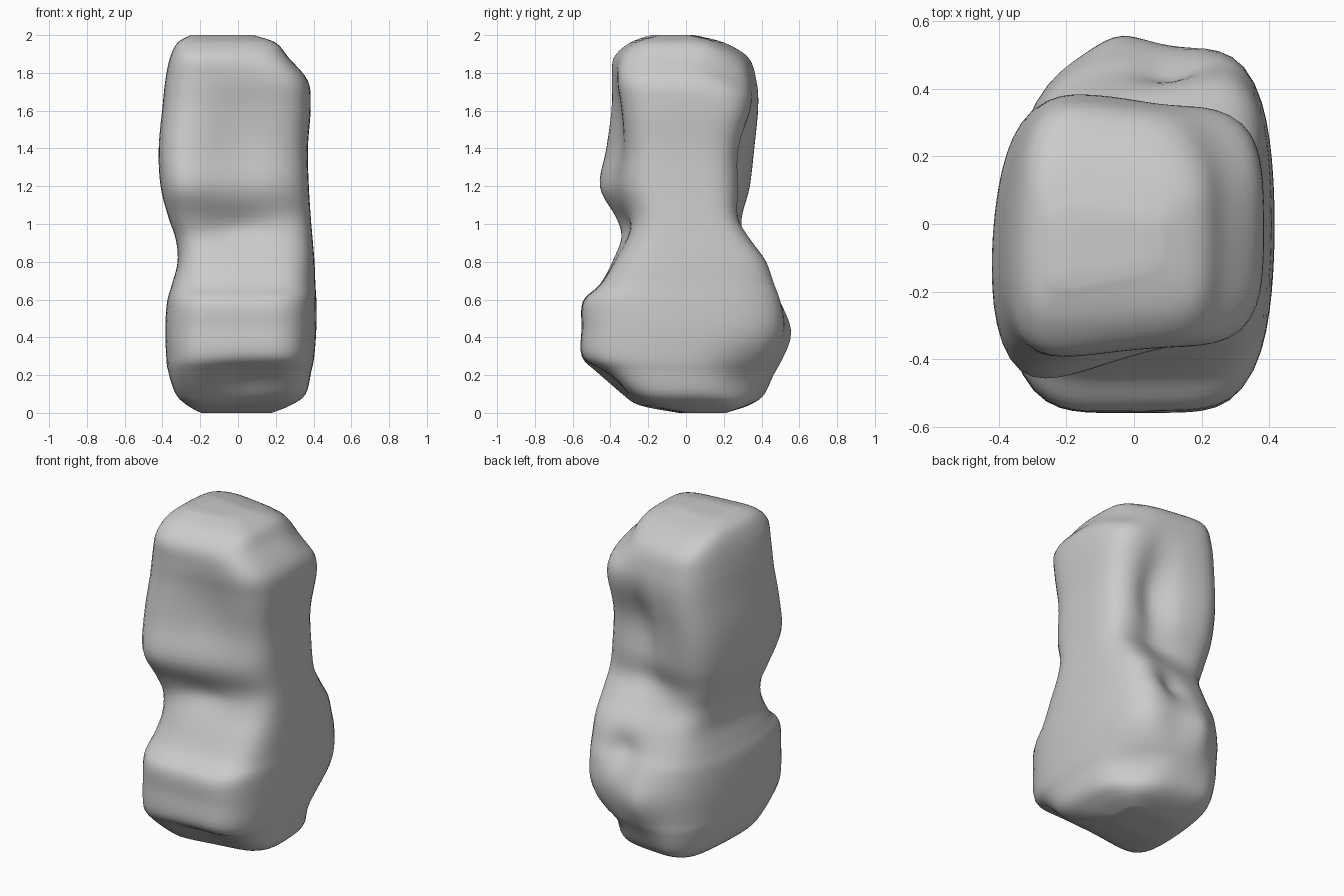
import bpy, bmesh, math
from mathutils import Vector

if "Cube" in bpy.data.objects:
    bpy.data.objects.remove(bpy.data.objects["Cube"])

# Level sections: z, left x, right x, y at front-left, front-right, back-left, back-right
SECTIONS = [
    (0.00, -.20, .18, -.05, .00, .20, .22),
    (0.04, -.27, .28, -.27, -.17, .34, .32),
    (0.10, -.33, .36, -.36, -.30, .43, .38),
    (0.22, -.37, .39, -.50, -.44, .46, .46),
    (0.30, -.38, .405, -.555, -.55, .46, .51),
    (0.45, -.385, .415, -.555, -.55, .47, .54),
    (0.59, -.375, .415, -.55, -.54, .45, .53),
    (0.68, -.35, .41, -.46, -.45, .41, .50),
    (0.80, -.32, .405, -.40, -.37, .36, .45),
    (0.92, -.33, .395, -.37, -.30, .30, .36),
    (1.04, -.37, .385, -.41, -.27, .31, .29),
    (1.20, -.41, .375, -.50, -.31, .36, .28),
    (1.40, -.42, .37, -.46, -.31, .39, .28),
    (1.62, -.40, .385, -.42, -.34, .40, .34),
    (1.76, -.385, .37, -.41, -.36, .39, .33),
    (1.88, -.36, .27, -.40, -.34, .35, .28),
    (1.96, -.32, .20, -.31, -.26, .22, .15),
    (2.00, -.25, .08, -.20, -.13, .05, .02),
]
# Sculpted hollows and swellings: centre, radii, offset
SCULPT = [
    ((.04, -.40, 1.50), (.20, .15, .28), (0, .035, 0)),     # dished front
    ((.00, -.35, 0.98), (.20, .15, .08), (0, .03, 0)),      # front waist
    ((.08, -.42, 0.17), (.22, .20, .09), (0, .04, 0)),      # front undercut
    ((.10, .33, 1.32), (.11, .15, .26), (0, -.07, 0)),      # back groove
    ((.05, .33, 1.03), (.20, .15, .09), (0, -.03, 0)),      # back waist
    ((.12, .48, 0.66), (.11, .15, .10), (0, -.045, 0)),     # back pit
    ((-.06, .47, 0.41), (.16, .20, .16), (0, .06, 0)),      # back swelling
    ((.38, .42, 0.16), (.20, .24, .17), (-.07, -.08, 0)),   # bevelled rear foot
    ((.33, .30, 1.86), (.16, .18, .14), (-.03, -.03, -.04)),
]
SIDES, STEPS, POWER = 72, 5, 5


def spline(a, b, c, d, t):
    return [q + .5 * t * (r - p + t * (2 * p - 5 * q + 4 * r - s + t * (3 * (q - r) + s - p)))
            for p, q, r, s in zip(a, b, c, d)]


def ring_points(section, scale=1):
    z, xl, xr, fl, fr, bl, br = section
    for i in range(SIDES):
        a = 2 * math.pi * i / SIDES
        c, s = math.cos(a), math.sin(a)
        r = scale * (abs(c) ** POWER + abs(s) ** POWER) ** (-1 / POWER)
        u, v = (1 + r * c) / 2, (1 + r * s) / 2
        front, back = fl + (fr - fl) * u, bl + (br - bl) * u
        yield Vector((xl + (xr - xl) * u, front + (back - front) * v, z))


def sculpt(p):
    q = p.copy()
    for centre, radii, offset in SCULPT:
        d = sum(((p[k] - centre[k]) / radii[k]) ** 2 for k in range(3))
        q += Vector(offset) * math.exp(-d)
    # Bowed side walls, drawn in toward front and back
    belly, bow = (-.13, .15) if p.x < 0 else (.0, .09)
    q.x *= 1 - bow * ((p.y - belly) / .43) ** 2
    return q


# Smoothly interpolated sections, with inner rings closing both ends
last = len(SECTIONS) - 1
levels = [(SECTIONS[0], .5)]
for i in range(last):
    quad = [SECTIONS[min(max(k, 0), last)] for k in range(i - 1, i + 3)]
    levels += [(spline(*quad, j / STEPS), 1) for j in range(STEPS)]
levels += [(SECTIONS[-1], 1), (SECTIONS[-1], .5)]

# Two-lobed stone body
bm = bmesh.new()
rings = [[bm.verts.new(sculpt(p)) for p in ring_points(s, k)] for s, k in levels]
for low, high in zip(rings, rings[1:]):
    for i in range(SIDES):
        j = (i + 1) % SIDES
        bm.faces.new((low[i], low[j], high[j], high[i]))
bm.faces.new(rings[0][::-1])
bm.faces.new(rings[-1])
for v in bm.verts:
    v.co.z = min(max(v.co.z, 0), 2)
bmesh.ops.recalc_face_normals(bm, faces=bm.faces)

mesh = bpy.data.meshes.new("waisted_stone")
bm.to_mesh(mesh)
bm.free()
stone = bpy.data.objects.new("waisted_stone", mesh)
bpy.context.collection.objects.link(stone)
bpy.context.view_layer.objects.active = stone
stone.select_set(True)
bpy.ops.object.shade_smooth_by_angle(angle=math.radians(40))
